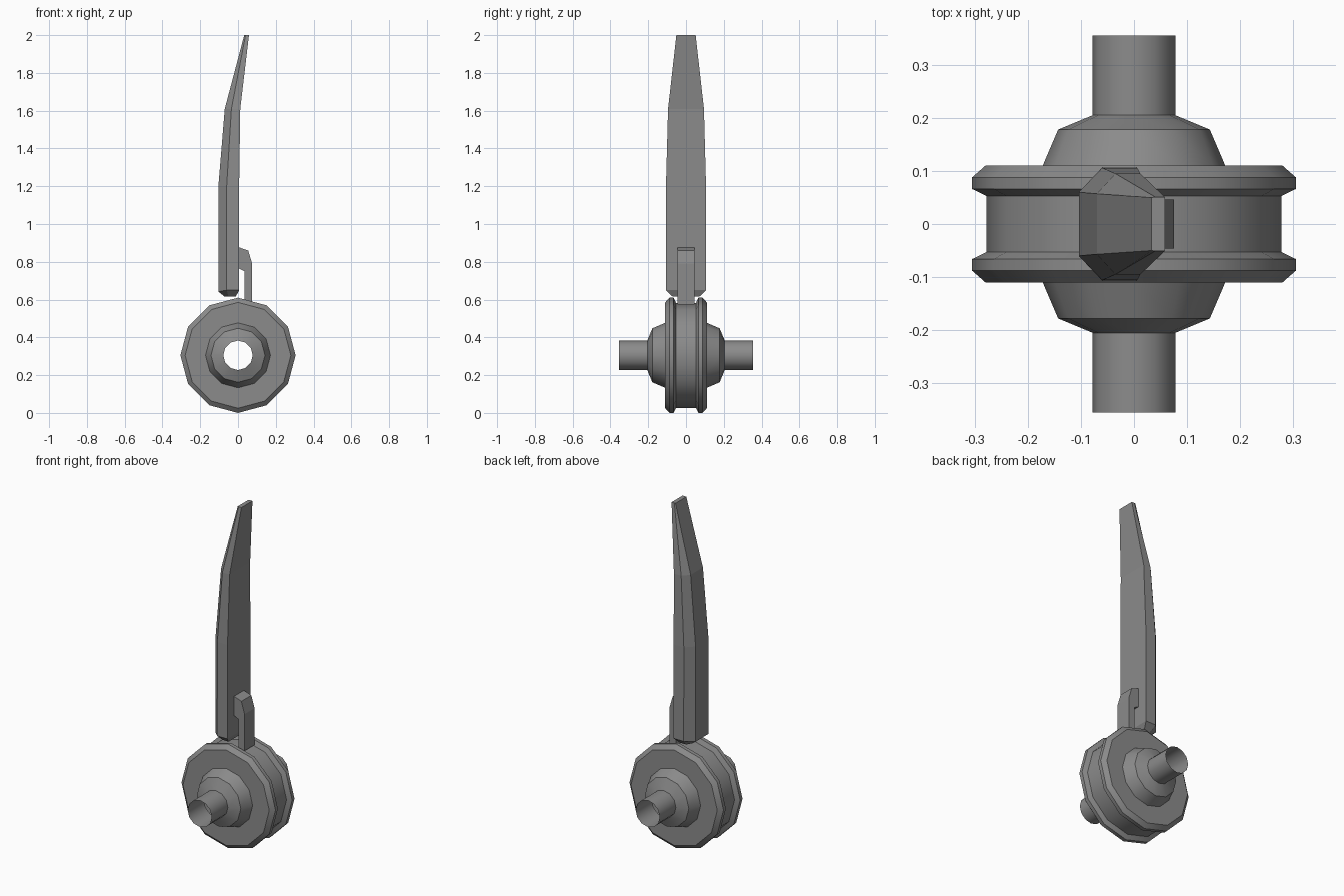
import bpy, bmesh, math

cube = bpy.data.objects.get("Cube")
if cube:
    bpy.data.objects.remove(cube, do_unlink=True)

grey = bpy.data.materials.new("plain grey")
grey.use_nodes = True
COLOUR = (0.26, 0.26, 0.26, 1)
grey.diffuse_color = COLOUR
grey.node_tree.nodes["Principled BSDF"].inputs["Base Color"].default_value = COLOUR

HUB_Z = 0.305


def loft(name, rings, closed=True, caps=True, smooth=False):
    """Skin a list of equal-length point rings."""
    bm = bmesh.new()
    loops = [[bm.verts.new(p) for p in ring] for ring in rings]
    n = len(loops[0])
    for a, b in zip(loops, loops[1:]):
        for i in range(n):
            j = (i + 1) % n
            bm.faces.new((a[i], a[j], b[j], b[i]))
    if caps:
        bm.faces.new(loops[0][::-1])
        bm.faces.new(loops[-1])
    bmesh.ops.recalc_face_normals(bm, faces=bm.faces)
    mesh = bpy.data.meshes.new(name)
    bm.to_mesh(mesh)
    bm.free()
    mesh.materials.append(grey)
    obj = bpy.data.objects.new(name, mesh)
    bpy.context.collection.objects.link(obj)
    if smooth:
        bpy.ops.object.select_all(action='DESELECT')
        obj.select_set(True)
        bpy.context.view_layer.objects.active = obj
        bpy.ops.object.shade_smooth_by_angle(angle=math.radians(40))
    return obj


def circle(r, y, sides=12):
    angles = [math.tau * i / sides for i in range(sides)]
    return [(r * math.cos(a), y, HUB_Z + r * math.sin(a)) for a in angles]


# Grooved wheel with stepped hubs and an open axle tube, turned about y
half = [(0.078, 0.355), (0.078, 0.205), (0.143, 0.178), (0.172, 0.11),
        (0.28, 0.11), (0.305, 0.088), (0.305, 0.066), (0.278, 0.053)]
profile = [(r, -y) for r, y in half] + half[::-1]
loft("grooved_wheel", [circle(r, y) for r, y in profile], caps=False, smooth=True)


# Blade: hexagonal sections given as spine, shoulder and flat face
def section(z_spine, z_face, spine, shoulder, face):
    pts = [(*spine, z_spine), (*shoulder, z_face), (*face, z_face)]
    return pts + [(x, -y, z) for x, y, z in reversed(pts)]


loft("blade", [
    section(0.615, 0.615, (-0.07, 0.035), (-0.05, 0.07), (-0.012, 0.07)),
    section(0.642, 0.65, (-0.104, 0.06), (-0.06, 0.107), (0.006, 0.107)),
    section(1.2, 1.2, (-0.104, 0.06), (-0.06, 0.106), (0.006, 0.106)),
    section(1.61, 1.61, (-0.07, 0.057), (-0.035, 0.095), (0.012, 0.095)),
    section(2.0, 2.0, (0.033, 0.05), (0.04, 0.051), (0.058, 0.051)),
])

# Hooked clip that holds the flat face of the blade
hook = [(0.034, 0.575), (0.075, 0.575), (0.075, 0.79), (0.054, 0.86),
        (0.004, 0.877), (0.004, 0.765), (0.034, 0.75)]
loft("blade_clip", [[(x, y, z) for x, z in hook] for y in (-0.046, 0.046)])
